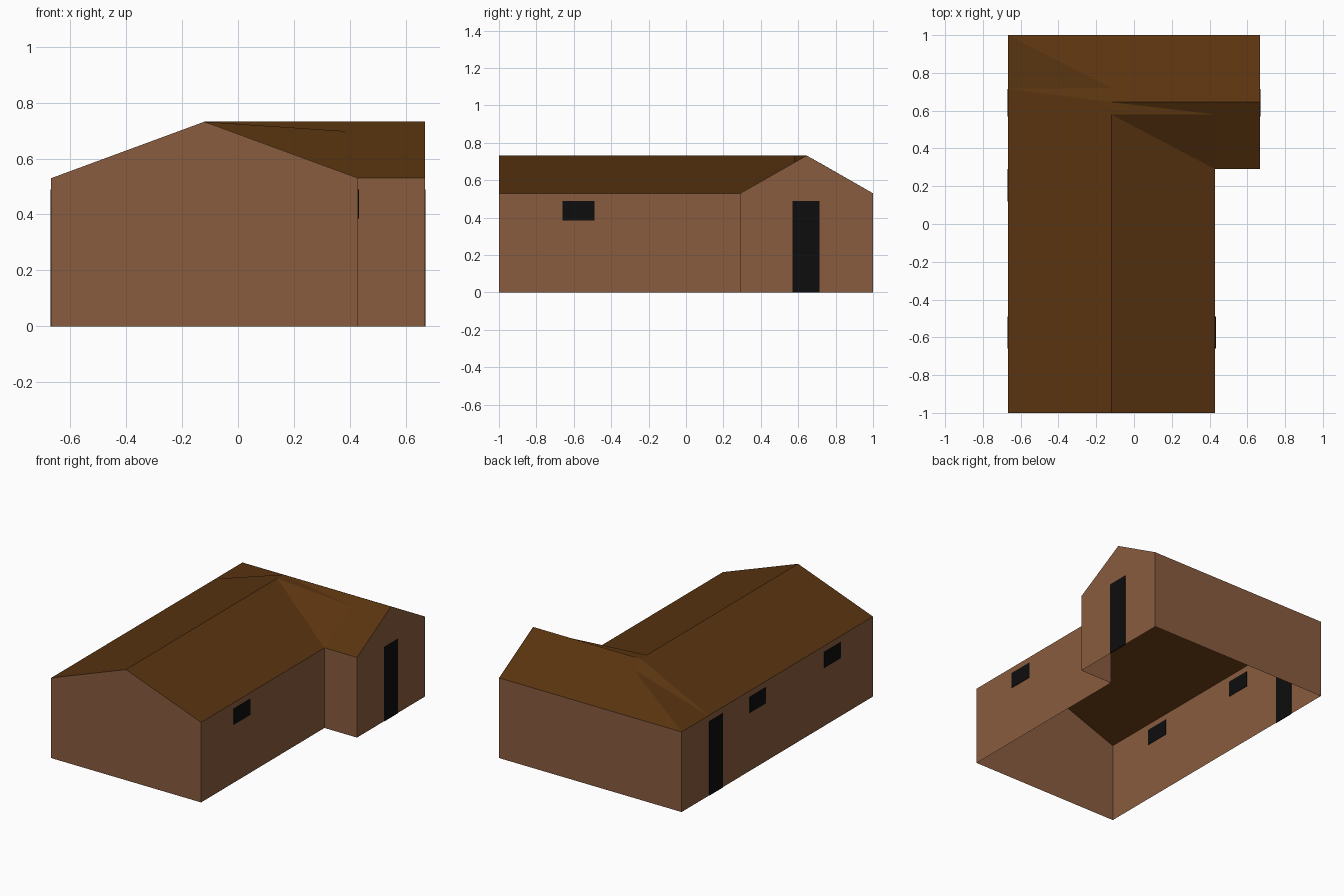
import bpy, bmesh

if "Cube" in bpy.data.objects:
    bpy.data.objects.remove(bpy.data.objects["Cube"])

EAVE, RIDGE = 0.53, 0.732
LEFT, MID, RIGHT, WING = -0.668, -0.12, 0.43, 0.668
BACK, FRONT, INNER, CROSS = 1.0, -1.0, 0.29, 0.645


def material(name, rgb):
    m = bpy.data.materials.new(name)
    m.diffuse_color = (*rgb, 1)
    m.use_nodes = True
    m.node_tree.nodes["Principled BSDF"].inputs["Base Color"].default_value = m.diffuse_color
    return m


BROWN = material("wall brown", (0.25, 0.107, 0.05))
ROOF = material("roof dark brown", (0.10, 0.034, 0.005))
BLACK = material("opening black", (0.004, 0.004, 0.004))


def make(name, polygons, mat, upward=False):
    """Flat-faced sheet object from a list of polygons."""
    bm = bmesh.new()
    for pts in polygons:
        bm.faces.new([bm.verts.new(p) for p in pts])
    bmesh.ops.remove_doubles(bm, verts=bm.verts, dist=0.0005)
    bm.normal_update()
    if upward:
        bmesh.ops.reverse_faces(bm, faces=[f for f in bm.faces if f.normal.z < 0])
    me = bpy.data.meshes.new(name)
    bm.to_mesh(me)
    bm.free()
    me.materials.append(mat)
    ob = bpy.data.objects.new(name, me)
    bpy.context.collection.objects.link(ob)
    return ob


# Walls: L-shaped footprint raised to the eaves, gables on the front and right ends
plan = [(LEFT, FRONT), (RIGHT, FRONT), (RIGHT, INNER),
        (WING, INNER), (WING, BACK), (LEFT, BACK)]
gables = {0: (MID, FRONT, RIDGE), 3: (WING, CROSS, RIDGE)}
walls = []
for i, a in enumerate(plan):
    b = plan[(i + 1) % len(plan)]
    side = [(*a, 0), (*b, 0), (*b, EAVE)]
    if i in gables:
        side.append(gables[i])
    walls.append(side + [(*a, EAVE)])
make("walls", walls, BROWN)

# Roof: two ridges meeting with a hip at the back left and a valley inside the L
back_left, back_right = (LEFT, BACK, EAVE), (WING, BACK, EAVE)
wing_end, joint = (WING, CROSS, RIDGE), (MID, CROSS, RIDGE)
hip_foot, hip_top = (LEFT, 0.717, EAVE), (MID, 0.72, 0.69)
main_end, main_front = (MID, 0.58, RIDGE), (MID, FRONT, RIDGE)
shoulder, valley = (RIGHT, 0.58, 0.695), (RIGHT, INNER, EAVE)
roof = [
    [back_left, back_right, wing_end, joint, hip_top],
    [back_left, hip_top, hip_foot],
    [hip_foot, hip_top, joint],
    [hip_foot, joint, main_end],
    [hip_foot, main_end, main_front, (LEFT, FRONT, EAVE)],
    [main_end, main_front, (RIGHT, FRONT, EAVE), valley],
    [main_end, valley, shoulder],
    [main_end, shoulder, joint],
    [joint, shoulder, wing_end],
    [shoulder, valley, (WING, INNER, EAVE), wing_end],
]
make("roof", roof, ROOF, upward=True)


# Doors and windows: thin plates passing through the walls
def plate(name, x, y0, y1, z0, z1):
    bpy.ops.mesh.primitive_cube_add(size=1, location=(x, (y0 + y1) / 2, (z0 + z1) / 2))
    ob = bpy.context.object
    ob.name = name
    ob.scale = (0.006, y1 - y0, z1 - z0)
    ob.data.materials.append(BLACK)


for name, x in (("left_door", LEFT), ("right_door", WING)):
    plate(name, x, 0.57, 0.715, 0, 0.49)
for name, x, y in (("left_back_window", LEFT, 0.12),
                   ("left_front_window", LEFT, -0.66),
                   ("right_window", RIGHT, -0.66)):
    plate(name, x, y, y + 0.17, 0.385, 0.49)
